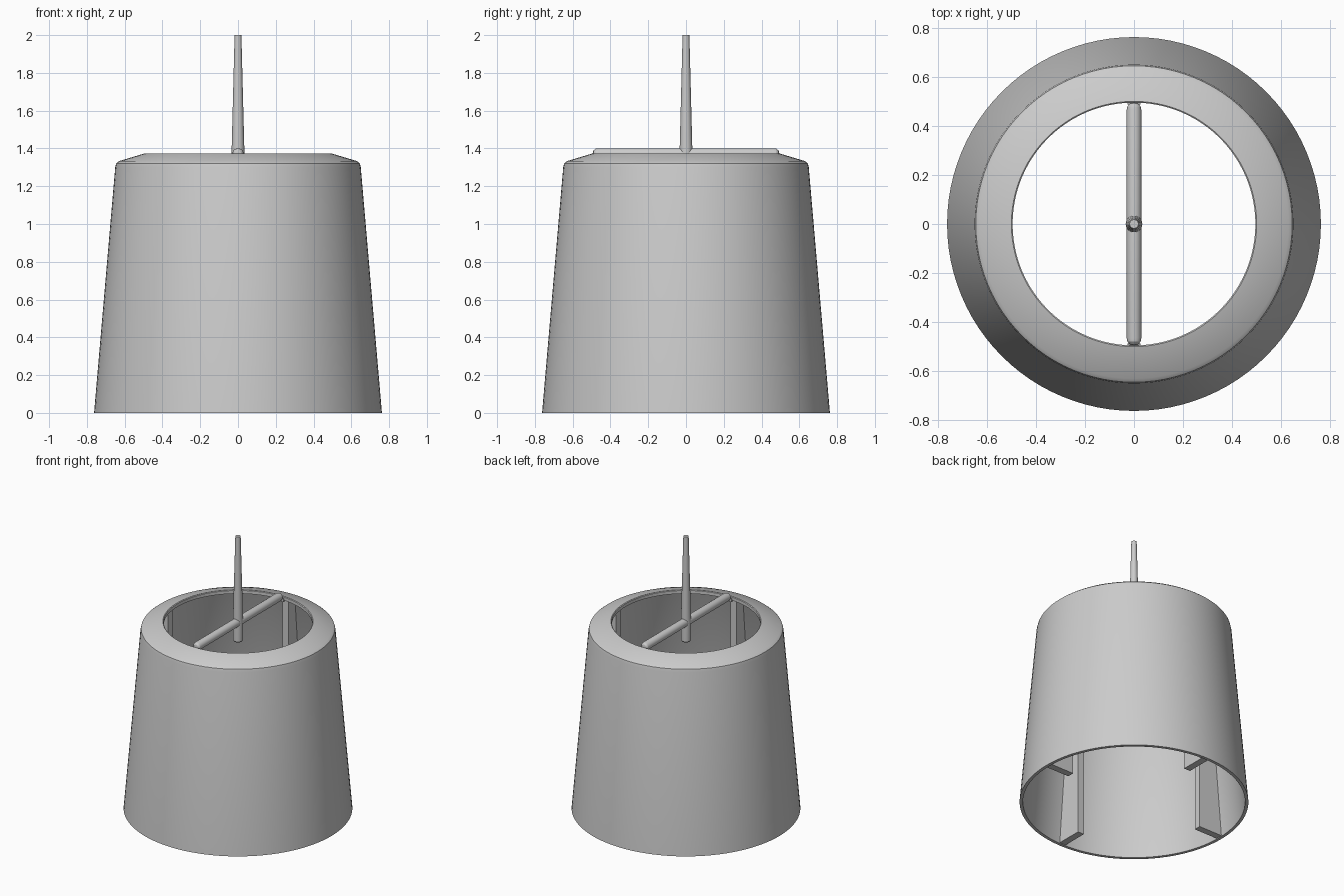
import bpy, bmesh, math
from mathutils import Matrix

if "Cube" in bpy.data.objects:
    bpy.data.objects.remove(bpy.data.objects["Cube"])


def finish(name, bm, smooth=True):
    bmesh.ops.remove_doubles(bm, verts=bm.verts, dist=1e-5)
    bmesh.ops.recalc_face_normals(bm, faces=bm.faces)
    mesh = bpy.data.meshes.new(name)
    bm.to_mesh(mesh)
    bm.free()
    obj = bpy.data.objects.new(name, mesh)
    bpy.context.collection.objects.link(obj)
    if smooth:
        bpy.ops.object.select_all(action='DESELECT')
        obj.select_set(True)
        bpy.context.view_layer.objects.active = obj
        bpy.ops.object.shade_smooth_by_angle(angle=math.radians(30))
    return obj


def lathe(name, profile, steps, closed=False, matrix=None):
    """Spin an (r, z) profile around the z axis."""
    bm = bmesh.new()
    verts = [bm.verts.new((r, 0, z)) for r, z in profile]
    edges = [bm.edges.new(pair) for pair in zip(verts, verts[1:])]
    if closed:
        edges.append(bm.edges.new((verts[-1], verts[0])))
    bmesh.ops.spin(bm, geom=verts + edges, cent=(0, 0, 0), axis=(0, 0, 1),
                   angle=2 * math.pi, steps=steps, use_merge=True)
    if matrix:
        bm.transform(matrix)
    return finish(name, bm)


def prism(name, outline, thickness, angle):
    """Extrude an (r, z) outline to a radial plate, turned about z."""
    bm = bmesh.new()
    face = bm.faces.new([bm.verts.new((r, -thickness / 2, z)) for r, z in outline])
    ext = bmesh.ops.extrude_face_region(bm, geom=[face])
    moved = [v for v in ext["geom"] if isinstance(v, bmesh.types.BMVert)]
    bmesh.ops.translate(bm, verts=moved, vec=(0, thickness, 0))
    bm.transform(Matrix.Rotation(angle, 4, 'Z'))
    return finish(name, bm, smooth=False)


# Hollow tapered shade with a sloping top lip
lathe("shade", [(0.762, 0), (0.65, 1.30), (0.645, 1.321), (0.63, 1.333),
                (0.50, 1.372), (0.495, 1.368), (0.495, 1.345), (0.615, 1.31),
                (0.628, 1.29), (0.74, 0)], 96, closed=True)

# Four radial ribs inside the shade
for i, side in enumerate(("right", "back", "left", "front")):
    prism("rib_" + side, [(0.55, 0.005), (0.75, 0.005), (0.638, 1.30), (0.55, 1.332)],
          0.05, i * math.pi / 2)

# Small seats holding the ends of the crossbar
for side, sign in (("back", 1), ("front", -1)):
    prism("bar_seat_" + side, [(0.487, 1.335), (0.56, 1.33), (0.56, 1.345), (0.487, 1.36)],
          0.055, sign * math.pi / 2)

# Crossbar with rounded ends, along y
lathe("crossbar", [(0, -0.495), (0.018, -0.49), (0.027, -0.48), (0.03, -0.465),
                   (0.03, 0.465), (0.027, 0.48), (0.018, 0.49), (0, 0.495)], 24,
      matrix=Matrix.Translation((0, 0, 1.371)) @ Matrix.Rotation(math.pi / 2, 4, 'X'))

# Tapered hanging rod passing through the crossbar
lathe("hanging_rod", [(0, 1.23), (0.028, 1.23), (0.033, 1.236), (0.034, 1.38),
                      (0.018, 2.0), (0, 2.0)], 24)
